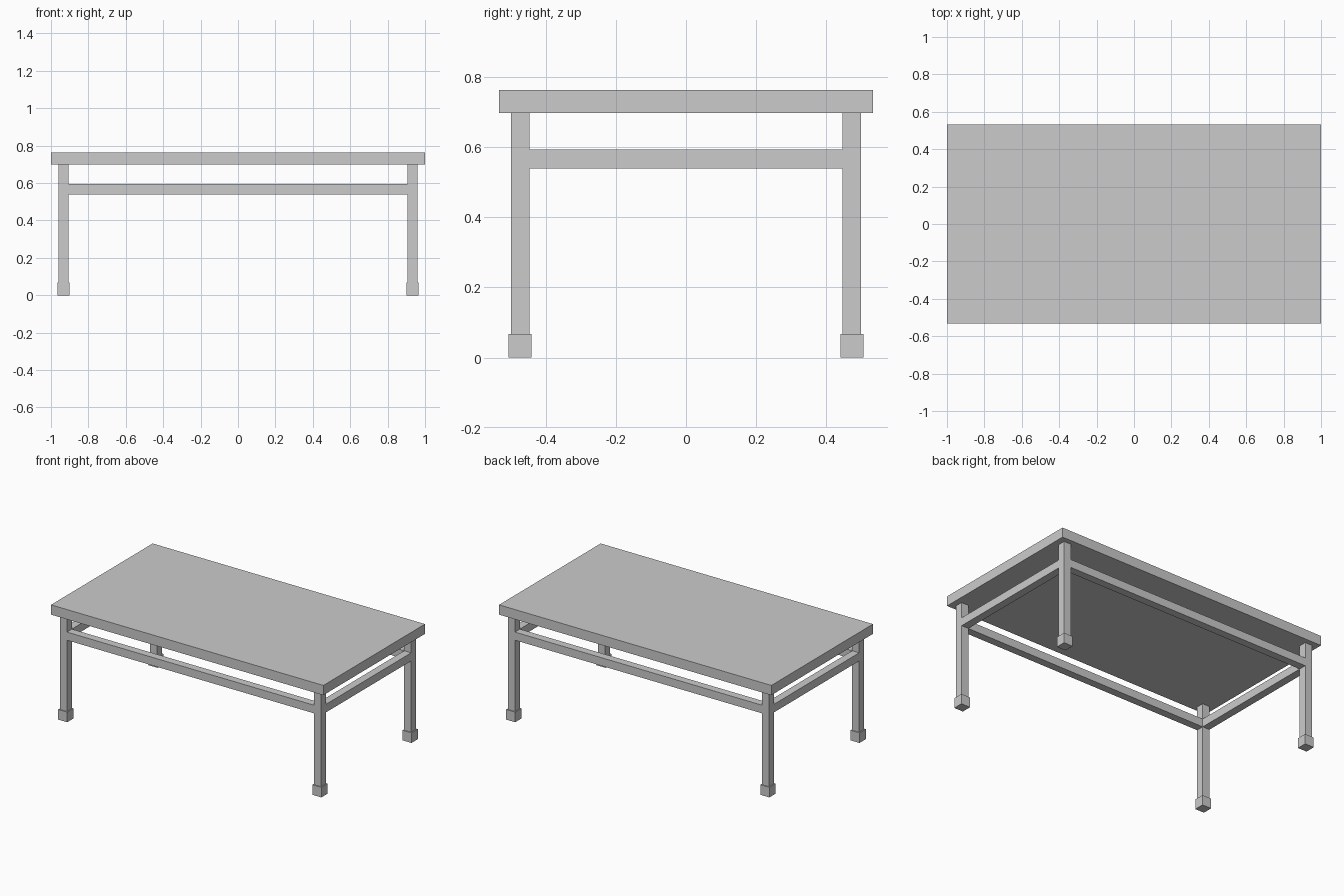
import bpy

if "Cube" in bpy.data.objects:
    bpy.data.objects.remove(bpy.data.objects["Cube"])

LEG_X, LEG_Y = 0.933, 0.473   # leg centre lines
LEG = 0.052                   # leg and rail thickness
TOP_Z0, TOP_Z1 = 0.698, 0.763
FOOT, FOOT_H = 0.066, 0.067
RAIL_Z0, RAIL_Z1 = 0.54, 0.594


def box(name, x, y, z0, z1, sx, sy):
    bpy.ops.mesh.primitive_cube_add(size=1, location=(x, y, (z0 + z1) / 2))
    ob = bpy.context.object
    ob.name = name
    ob.scale = (sx, sy, z1 - z0)
    bpy.ops.object.transform_apply(location=False, rotation=False, scale=True)
    return ob


# Table top
box("table_top", 0, 0, TOP_Z0, TOP_Z1, 2.0, 1.066)

# Legs with block feet
for sx, side in ((-1, "left"), (1, "right")):
    for sy, end in ((-1, "front"), (1, "back")):
        x, y = sx * LEG_X, sy * LEG_Y
        box(f"{end}_{side}_leg", x, y, FOOT_H, TOP_Z0, LEG, LEG)
        box(f"{end}_{side}_foot", x, y, 0, FOOT_H, FOOT, FOOT)

# Long rails between the legs
for sy, end in ((-1, "front"), (1, "back")):
    box(f"{end}_rail", 0, sy * LEG_Y, RAIL_Z0, RAIL_Z1, 2 * LEG_X - LEG, LEG)

# Short rails between the legs
for sx, side in ((-1, "left"), (1, "right")):
    box(f"{side}_rail", sx * LEG_X, 0, RAIL_Z0, RAIL_Z1, LEG, 2 * LEG_Y - LEG)
